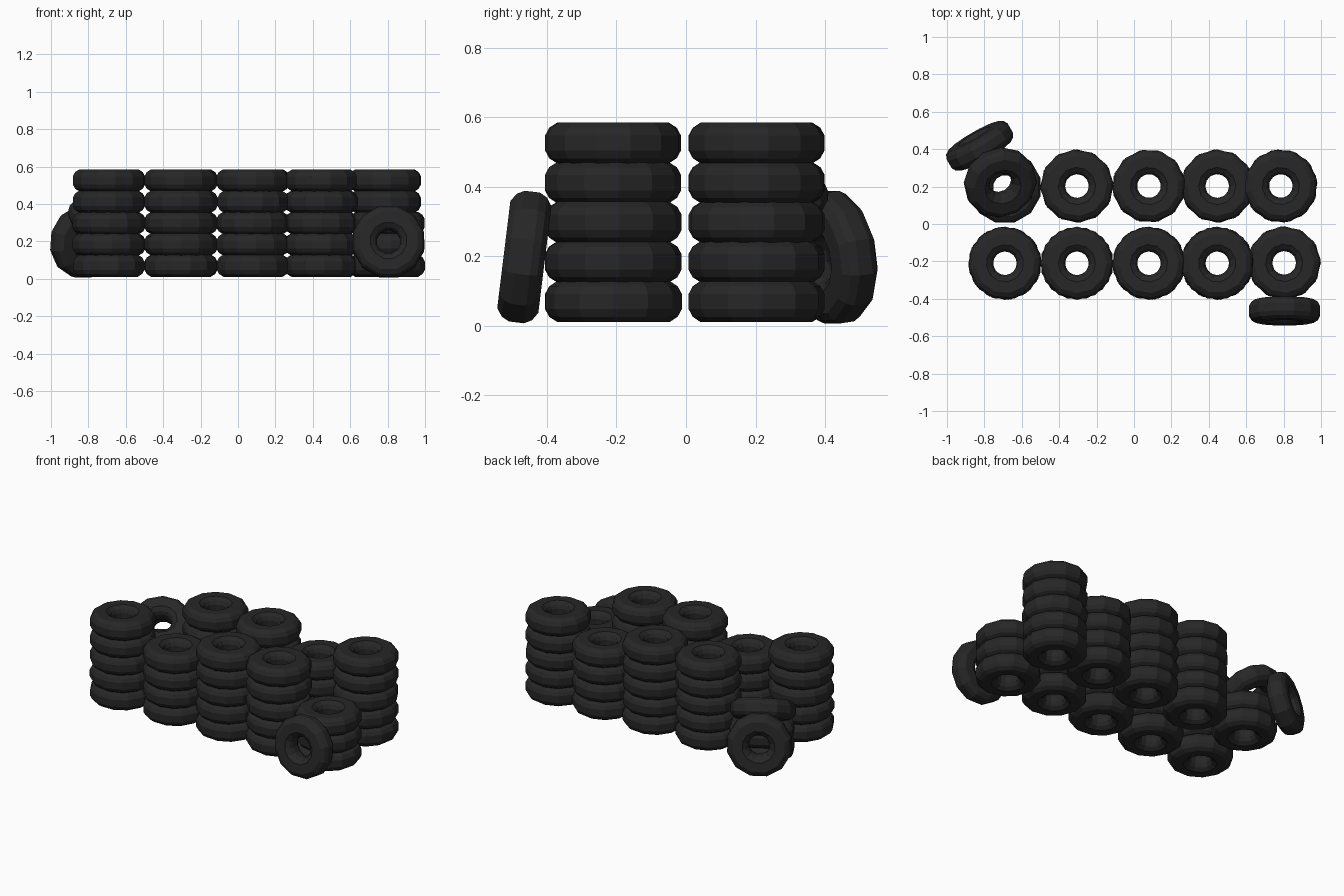
import bpy, bmesh, math, random
from mathutils import Vector, Matrix

if "Cube" in bpy.data.objects:
    bpy.data.objects.remove(bpy.data.objects["Cube"])

random.seed(4)
SIDES, R_MID, THICK = 12, 0.13, 0.119

rubber = bpy.data.materials.new("dark_rubber")
rubber.diffuse_color = (0.02, 0.02, 0.02, 1)
rubber.use_nodes = True
rubber.node_tree.nodes["Principled BSDF"].inputs["Base Color"].default_value = rubber.diffuse_color

# Half-flattened tyre cross-section: (radial offset, height)
half = [(0.066, 0.022), (0.054, 0.044), (0.03, THICK / 2), (-0.03, THICK / 2),
        (-0.055, 0.042), (-0.066, 0.02)]
section = half + [(r, -z) for r, z in reversed(half)]


def tyre_mesh():
    """Low-poly tyre: cross-section swept round the z axis."""
    bm = bmesh.new()
    rings = []
    for i in range(SIDES):
        a = 2 * math.pi * i / SIDES
        rings.append([bm.verts.new(((R_MID + r) * math.cos(a), (R_MID + r) * math.sin(a), z))
                      for r, z in section])
    n = len(section)
    for i in range(SIDES):
        p, q = rings[i], rings[(i + 1) % SIDES]
        for j in range(n):
            k = (j + 1) % n
            bm.faces.new((p[j], q[j], q[k], p[k]))
    bmesh.ops.recalc_face_normals(bm, faces=bm.faces)
    me = bpy.data.meshes.new("tyre")
    bm.to_mesh(me)
    bm.free()
    me.materials.append(rubber)
    return me


mesh = tyre_mesh()


def tyre(name, centre, axis=(0, 0, 1), spin=0.0):
    """Place a tyre with its axle along the given direction."""
    ob = bpy.data.objects.new(name, mesh)
    bpy.context.collection.objects.link(ob)
    turn = Vector(axis).to_track_quat('Z', 'Y').to_matrix().to_4x4()
    ob.matrix_world = Matrix.Translation(centre) @ turn @ Matrix.Rotation(spin, 4, 'Z')
    return ob


def direction(azimuth, elevation):
    a, e = math.radians(azimuth), math.radians(elevation)
    return (math.cos(a) * math.cos(e), math.sin(a) * math.cos(e), math.sin(e))


# Upright stacks: x, y, number of tyres
stacks = {
    "front": [(-0.69, -0.21, 5), (-0.305, -0.21, 4), (0.08, -0.21, 5),
              (0.445, -0.21, 5), (0.803, -0.208, 3)],
    "back": [(-0.69, 0.197, 2), (-0.305, 0.203, 5), (0.08, 0.203, 5),
             (0.445, 0.203, 4), (0.785, 0.203, 5)],
}
for row, columns in stacks.items():
    for c, (x, y, count) in enumerate(columns):
        for level in range(count):
            spin = random.choice((0, 15, 5, 10))
            tyre(f"{row}_stack_{c + 1}_tyre_{level + 1}",
                 (x, y, 0.07 + 0.114 * level), spin=math.radians(spin))

# Tilted tyre slumped on the short back stack
tyre("tilted_tyre", (-0.715, 0.222, 0.325), direction(-60, 62))

# Tyres leaning against the stacks
tyre("front_leaning_tyre", (0.805, -0.465, 0.198), direction(-90, 7), math.radians(15))
tyre("back_leaning_tyre", (-0.825, 0.418, 0.198), direction(120, 8), math.radians(15))
